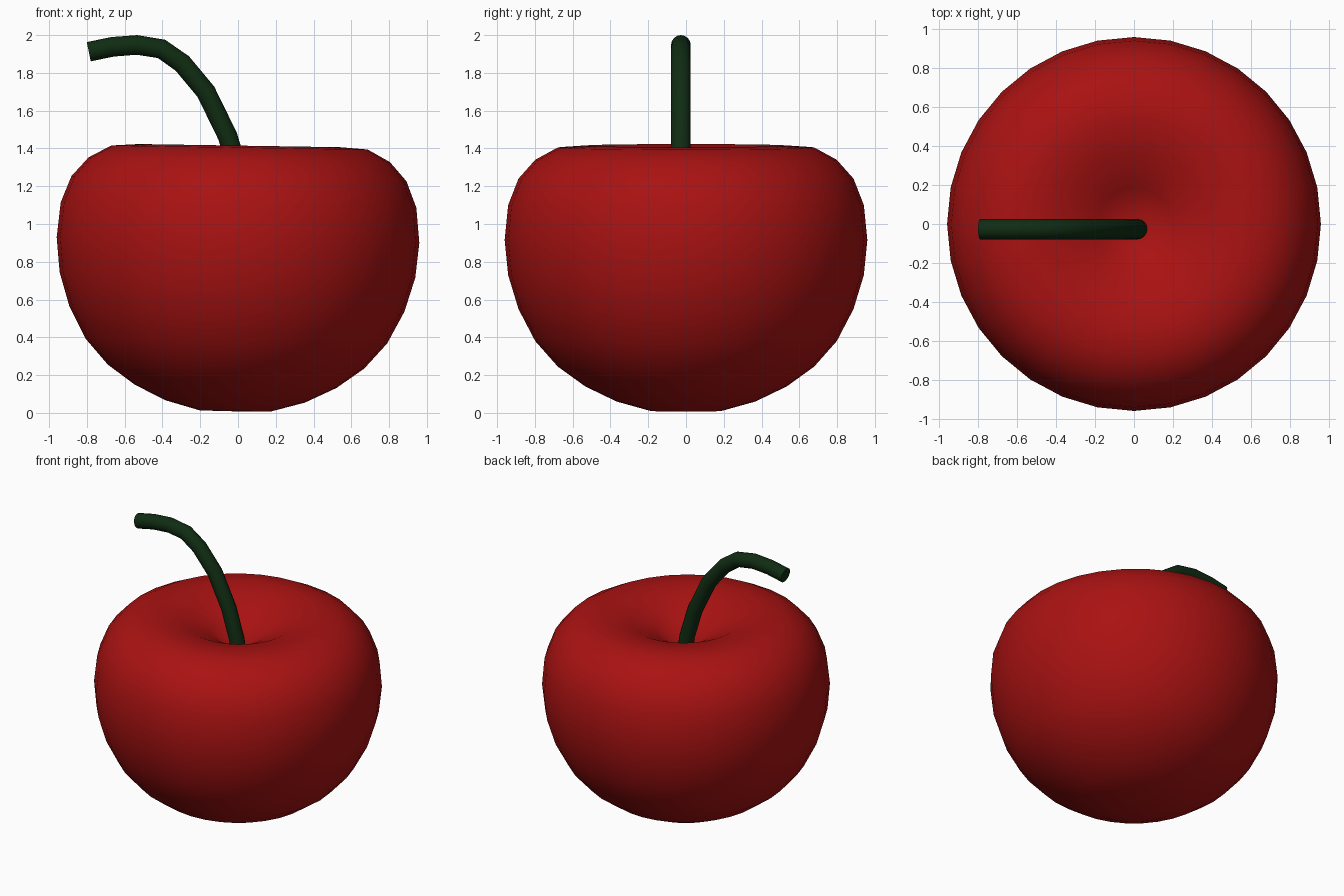
import bpy, math

if "Cube" in bpy.data.objects:
    bpy.data.objects.remove(bpy.data.objects["Cube"])


def material(name, rgb):
    m = bpy.data.materials.new(name)
    m.diffuse_color = (*rgb, 1)
    m.use_nodes = True
    m.node_tree.nodes["Principled BSDF"].inputs["Base Color"].default_value = m.diffuse_color
    return m


# Fruit body: a sphere whose rings are pressed down into a dimple at the top
R, MID = 0.96, 0.915
ring_z = [1.17, 1.29, 1.38, 1.415, 1.405, 1.34, 1.24, 1.10, 0.915,
          0.73, 0.55, 0.38, 0.245, 0.14, 0.06, 0.01, 0.008]
bpy.ops.mesh.primitive_uv_sphere_add(segments=32, ring_count=16, radius=R,
                                     location=(0, 0, MID),
                                     rotation=(0, math.radians(0.9), 0))
fruit = bpy.context.object
fruit.name = "fruit_body"
for v in fruit.data.vertices:
    ring = round(math.acos(max(-1, min(1, v.co.z / R))) / math.pi * 16)
    v.co.z = ring_z[ring] - MID
bpy.ops.object.shade_smooth()
fruit.data.materials.append(material("red_skin", (0.4, 0.006, 0.006)))

# Stem: a bent round tube rising out of the dimple
path = [(0.035, 1.08), (0.01, 1.25), (-0.055, 1.465), (-0.17, 1.70),
        (-0.295, 1.85), (-0.405, 1.927), (-0.535, 1.948),
        (-0.665, 1.938), (-0.79, 1.912)]
curve = bpy.data.curves.new("stem", "CURVE")
curve.dimensions = "3D"
curve.bevel_depth = 0.052
curve.bevel_resolution = 6
curve.use_fill_caps = True
spline = curve.splines.new("POLY")
spline.points.add(len(path) - 1)
for p, (x, z) in zip(spline.points, path):
    p.co = (x, -0.027, z, 1)
stem = bpy.data.objects.new("stem", curve)
bpy.context.collection.objects.link(stem)

# Turn the stem into a mesh with smooth sides and a sharp end
bpy.ops.object.select_all(action="DESELECT")
stem.select_set(True)
bpy.context.view_layer.objects.active = stem
bpy.ops.object.convert(target="MESH")
bpy.ops.object.shade_smooth_by_angle(angle=math.radians(40))
stem = bpy.context.object
stem.data.materials.clear()
stem.data.materials.append(material("dark_green", (0.005, 0.025, 0.006)))
